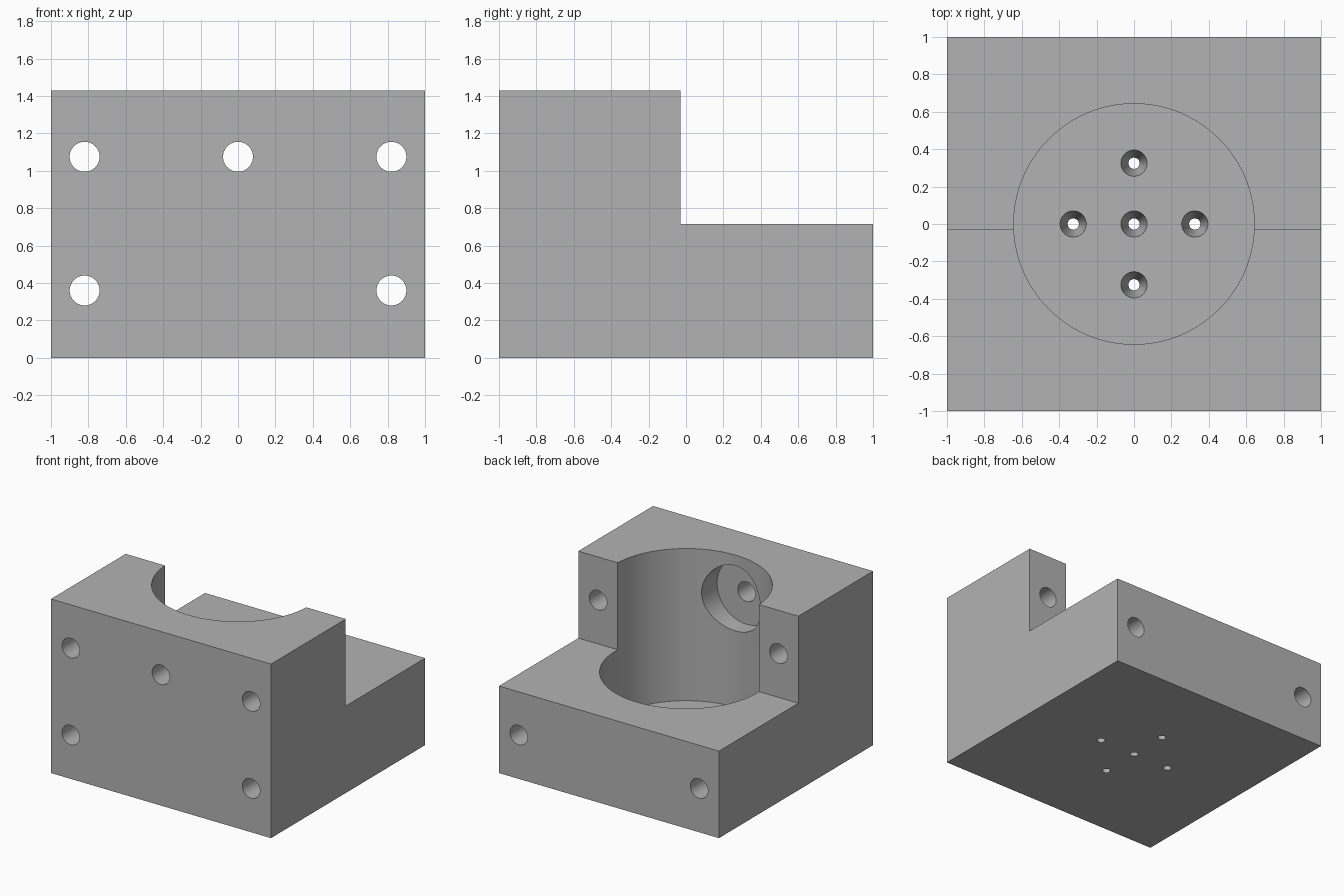
import bpy
import bmesh
import math
from mathutils import Matrix

cube = bpy.data.objects.get("Cube")
if cube:
    bpy.data.objects.remove(cube, do_unlink=True)

HEIGHT, STEP_Z, STEP_Y = 1.43, 0.715, -0.03
BORE_R, FLOOR_Z = 0.643, 0.18
BOLT_X, BOLT_LOW, BOLT_HIGH, BOLT_R = 0.82, 0.36, 1.075, 0.08

grey = bpy.data.materials.new("machined grey")
grey.use_nodes = True
colour = (0.45, 0.45, 0.45, 1)
grey.diffuse_color = colour
grey.node_tree.nodes["Principled BSDF"].inputs["Base Color"].default_value = colour


def make_object(name, bm):
    mesh = bpy.data.meshes.new(name)
    bmesh.ops.recalc_face_normals(bm, faces=bm.faces)
    bm.to_mesh(mesh)
    bm.free()
    obj = bpy.data.objects.new(name, mesh)
    bpy.context.collection.objects.link(obj)
    mesh.materials.append(grey)
    return obj


def cutter(name, start, length, r1, r2, axis="Z", segments=64):
    """Cylinder or cone from start, running along +Z or +Y."""
    bm = bmesh.new()
    bmesh.ops.create_cone(bm, cap_ends=True, segments=segments,
                          radius1=r1, radius2=r2, depth=length)
    place = Matrix.Translation((0, 0, length / 2))
    if axis == "Y":
        place = Matrix.Rotation(-math.pi / 2, 4, "X") @ place
    bm.transform(Matrix.Translation(start) @ place)
    obj = make_object(name, bm)
    obj.hide_render = True
    return obj


# Stepped body: side profile extruded across the width
bm = bmesh.new()
profile = [(-1, 0), (1, 0), (1, STEP_Z), (STEP_Y, STEP_Z), (STEP_Y, HEIGHT), (-1, HEIGHT)]
face = bm.faces.new([bm.verts.new((-1, y, z)) for y, z in profile])
side = bmesh.ops.extrude_face_region(bm, geom=[face])
bmesh.ops.translate(bm, vec=(2, 0, 0),
                    verts=[v for v in side["geom"] if isinstance(v, bmesh.types.BMVert)])
body = make_object("stepped_block", bm)

# Large vertical bore, and the round recess in its front wall
cutters = [
    cutter("bore_cutter", (0, 0, FLOOR_Z), 2, BORE_R, BORE_R, segments=128),
    cutter("recess_cutter", (0, -0.786, BOLT_HIGH), 0.75, 0.268, 0.268, "Y"),
    cutter("centre_bolt_cutter", (0, -1.2, BOLT_HIGH), 0.9, BOLT_R, BOLT_R, "Y"),
]

# Four bolt holes running front to back
for x in (-BOLT_X, BOLT_X):
    for z in (BOLT_LOW, BOLT_HIGH):
        cutters.append(cutter("bolt_cutter", (x, -1.2, z), 2.4, BOLT_R, BOLT_R, "Y"))

# Five tapered holes through the bore floor
for x, y in ((0, 0), (1, 0), (-1, 0), (0, 1), (0, -1)):
    cutters.append(cutter("tapered_cutter", (x * 0.325, y * 0.325, -0.045), 0.27,
                          0.02, 0.08, segments=48))

# Cut the holes and remove the helpers
bpy.context.view_layer.objects.active = body
for tool in cutters:
    mod = body.modifiers.new(tool.name, "BOOLEAN")
    mod.operation = "DIFFERENCE"
    mod.solver = "EXACT"
    mod.object = tool
    bpy.ops.object.modifier_apply(modifier=mod.name)
    bpy.data.objects.remove(tool, do_unlink=True)

# Smooth round walls, crisp edges
bpy.ops.object.select_all(action="DESELECT")
body.select_set(True)
bpy.ops.object.shade_smooth_by_angle(angle=math.radians(30))
